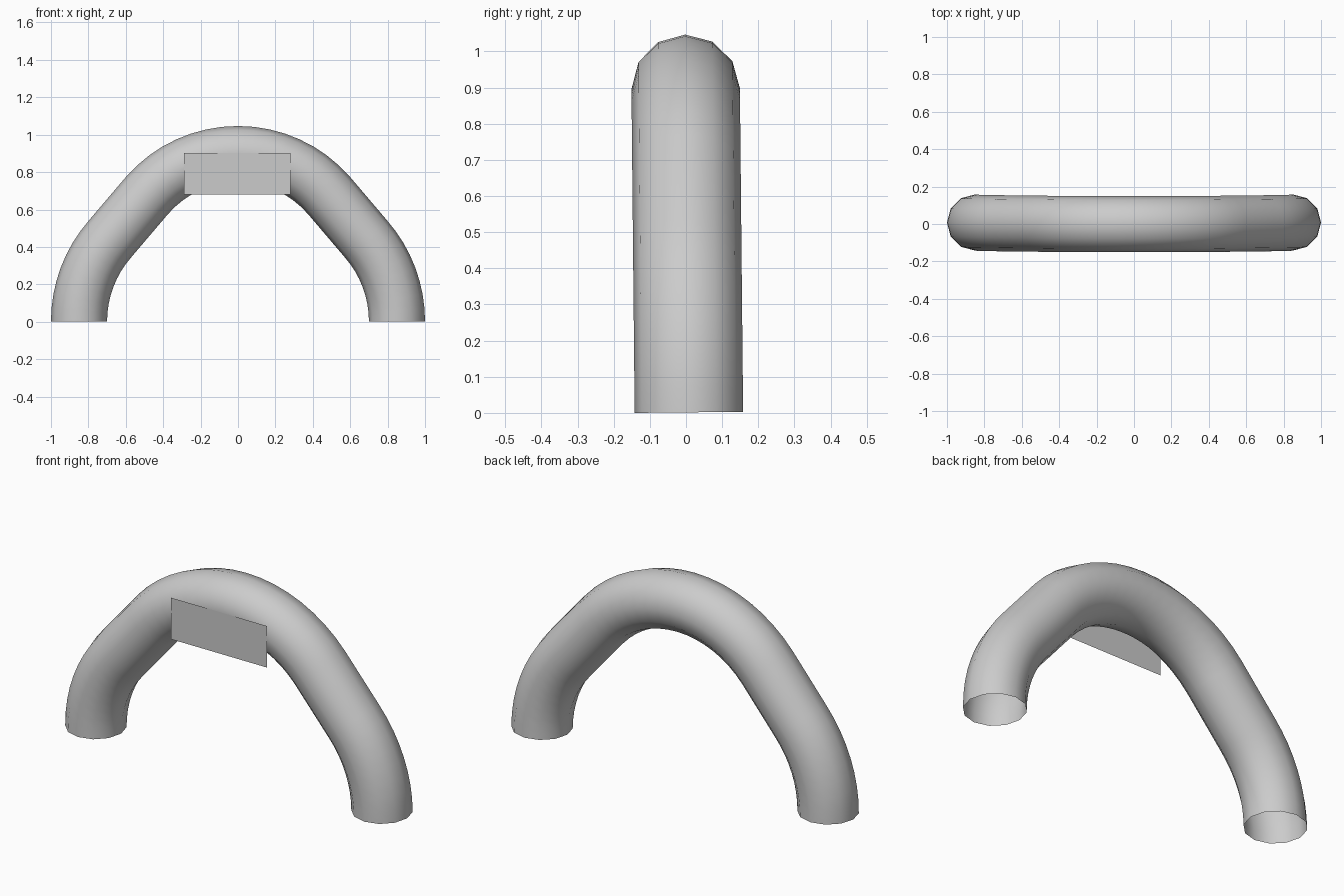
import bpy, bmesh
from math import sin, cos, radians, pi

if "Cube" in bpy.data.objects:
    bpy.data.objects.remove(bpy.data.objects["Cube"])

TUBE_R, SIDES, STEPS = 0.15, 12, 8
TILT = radians(0.57)
BEND = radians(41)           # turn of the lower bend; the crown bend takes the rest


def make_object(name, bm):
    mesh = bpy.data.meshes.new(name)
    bm.to_mesh(mesh)
    bm.free()
    obj = bpy.data.objects.new(name, mesh)
    bpy.context.collection.objects.link(obj)
    return obj


# Half path as (x, z, heading from vertical): lower bend, straight run, crown bend
half = []
r_low, r_top, top_z = 0.67, 0.645, 0.895
for i in range(STEPS + 1):
    a = BEND * i / STEPS
    half.append((-0.85 + r_low * (1 - cos(a)), r_low * sin(a), a))
for i in range(STEPS + 1):
    a = BEND + (pi / 2 - BEND) * i / STEPS
    half.append((-r_top * cos(a), top_z - r_top * (1 - sin(a)), a))
path = half + [(-x, z, pi - a) for x, z, a in reversed(half[:-1])]

# Arched tube with open ends
bm = bmesh.new()
rings = []
for x, z, a in path:
    ring = []
    for k in range(SIDES):
        t = 2 * pi * k / SIDES
        out = TUBE_R * cos(t)
        ring.append(bm.verts.new((x - out * cos(a), TUBE_R * sin(t), z + out * sin(a))))
    rings.append(ring)
for r0, r1 in zip(rings, rings[1:]):
    for k in range(SIDES):
        n = (k + 1) % SIDES
        bm.faces.new((r0[k], r0[n], r1[n], r1[k]))
bmesh.ops.recalc_face_normals(bm, faces=bm.faces)
tube = make_object("arched_tube", bm)
tube.rotation_euler.x = TILT
tube.location = (0, 0.008, 0.0015)
bpy.context.view_layer.objects.active = tube
tube.select_set(True)
bpy.ops.object.shade_smooth_by_angle(angle=radians(40))

# Flat sign plate on the front of the crown
bm = bmesh.new()
y = -0.154
bm.faces.new([bm.verts.new(p) for p in
              ((-0.29, y, 0.68), (0.28, y, 0.68), (0.28, y, 0.903), (-0.29, y, 0.903))])
make_object("front_plate", bm)
